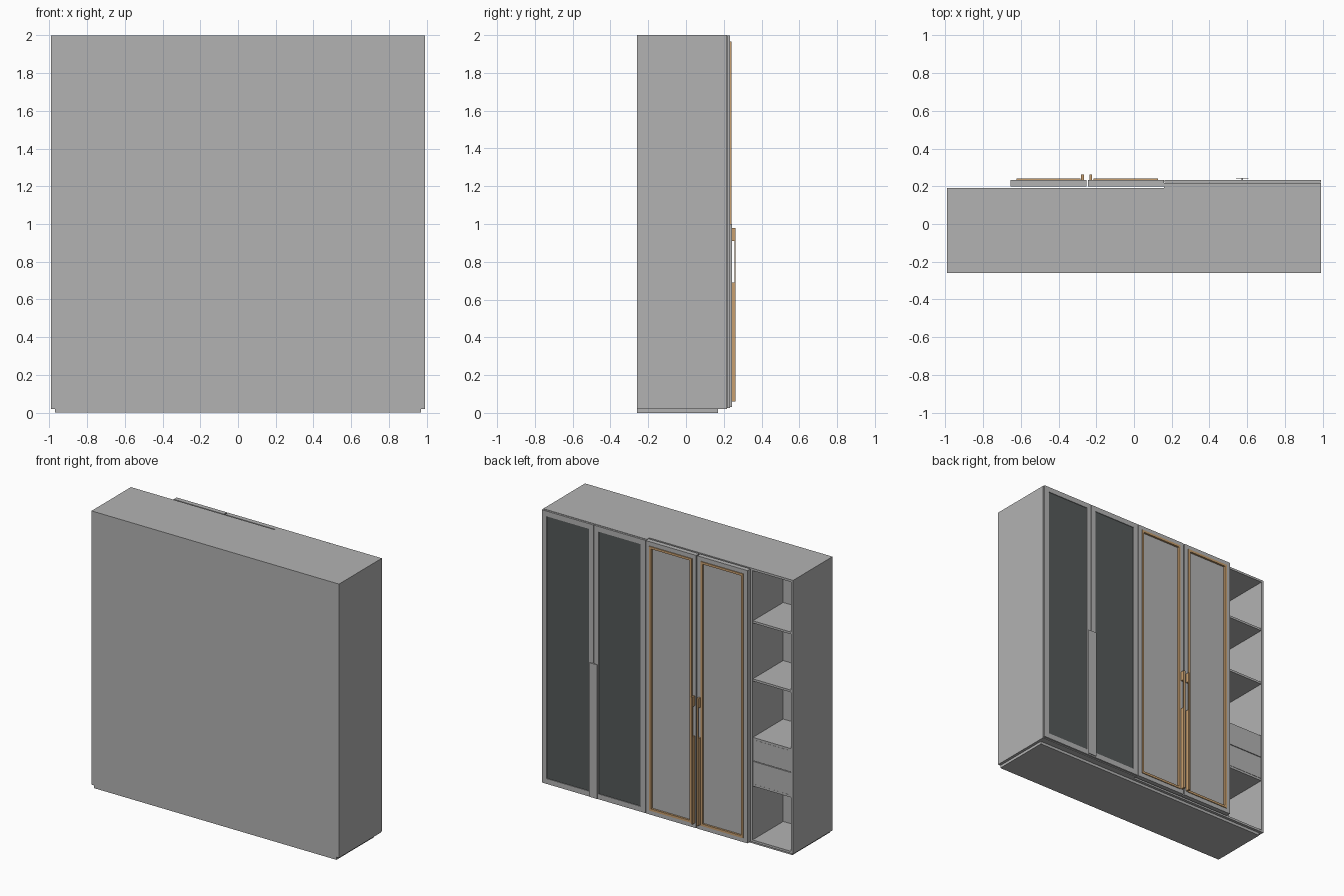
import bpy

if "Cube" in bpy.data.objects:
    bpy.data.objects.remove(bpy.data.objects["Cube"])


def material(name, rgb):
    m = bpy.data.materials.new(name)
    m.diffuse_color = (*rgb, 1)
    m.use_nodes = True
    m.node_tree.nodes["Principled BSDF"].inputs["Base Color"].default_value = m.diffuse_color
    return m


GREY = material("grey_lacquer", (0.45, 0.45, 0.45))
GLASS = material("smoked_glass", (0.09, 0.102, 0.102))
GOLD = material("brass", (0.58, 0.35, 0.16))


def box(name, x, y, z, mat=GREY):
    """Box from (min, max) pairs on each axis."""
    verts = [(a, b, c) for a in x for b in y for c in z]
    faces = [(0, 1, 3, 2), (4, 6, 7, 5), (0, 4, 5, 1),
             (2, 3, 7, 6), (0, 2, 6, 4), (1, 5, 7, 3)]
    me = bpy.data.meshes.new(name)
    me.from_pydata(verts, [], faces)
    me.materials.append(mat)
    ob = bpy.data.objects.new(name, me)
    bpy.context.collection.objects.link(ob)
    return ob


def frame(name, x, y, z, w, mat=GREY):
    """Rectangular frame of bar width w, filling the given bounds."""
    for side, a in (("a", x[0]), ("b", x[1] - w)):
        box(f"{name}_stile_{side}", (a, a + w), y, z, mat)
    for side, c in (("bottom", z[0]), ("top", z[1] - w)):
        box(f"{name}_rail_{side}", (x[0] + w, x[1] - w), y, (c, c + w), mat)


def inset(r, d):
    return (r[0] + d, r[1] - d)


T = 0.016                      # board thickness
BACK, FRONT = -0.26, 0.19
Z = (0.02, 2.0)

# Plinth and carcass
box("plinth", (-0.97, 0.97), (BACK, 0.17), (0, 0.02))
box("back_panel", (-0.99, 0.99), (BACK, BACK + T), Z)
for name, x, y1 in (("shelf_bay", (-0.99, -0.65), FRONT),
                    ("panel_bay", (-0.65, 0.16), FRONT),
                    ("glass_bay", (0.16, 0.99), 0.218)):
    y = (BACK + T, y1)
    box(name + "_top", x, y, (Z[1] - T, Z[1]))
    box(name + "_bottom", x, y, (Z[0], Z[0] + T))
    for side, a in (("a", x[0]), ("b", x[1] - T)):
        box(f"{name}_side_{side}", (a, a + T), y, inset(Z, T))

# Open shelves and drawers
bay = (-0.99 + T, -0.65 - T)
box("shelf_bay_back", bay, (-0.18, -0.16), inset(Z, T))
for i, z in enumerate((0.44, 0.777, 1.20, 1.62)):
    box(f"shelf_{i}", bay, (-0.16, FRONT - 0.003), (z - T, z))
for i, z in enumerate(((0.441, 0.604), (0.609, 0.761))):
    box(f"drawer_{i}", inset(bay, 0.003), (-0.14, FRONT - 0.002), z)

# Glass doors
DZ = (0.025, 1.998)
for i, x in enumerate(((0.161, 0.574), (0.576, 0.99))):
    frame(f"glass_door_{i}", x, (0.219, 0.233), DZ, 0.038)
    box(f"glass_pane_{i}", inset(x, 0.038), (0.219, 0.228), inset(DZ, 0.038), GLASS)

# Long pull plate over the glass door joint
box("pull_stem", (0.571, 0.579), (0.233, 0.24), (0.03, 1.0))
box("pull_plate", (0.54, 0.607), (0.24, 0.244), (0.03, 1.0))

# Panelled doors with brass trim
for i, x in enumerate(((-0.655, -0.253), (-0.245, 0.158))):
    frame(f"panel_door_{i}", x, (0.20, 0.234), DZ, 0.032)
    box(f"door_panel_{i}", inset(x, 0.032), (0.20, 0.226), inset(DZ, 0.032))
    frame(f"door_trim_{i}", inset(x, 0.031), (0.222, 0.24), inset(DZ, 0.031), 0.016, GOLD)

# Brass handles with a slim grip between the two bars
for i, x in enumerate(((-0.28, -0.266), (-0.236, -0.222))):
    box(f"handle_lower_{i}", x, (0.234, 0.262), (0.06, 0.69), GOLD)
    box(f"handle_upper_{i}", x, (0.234, 0.262), (0.91, 0.98), GOLD)
    box(f"handle_grip_{i}", x, (0.256, 0.262), (0.69, 0.91), GOLD)
